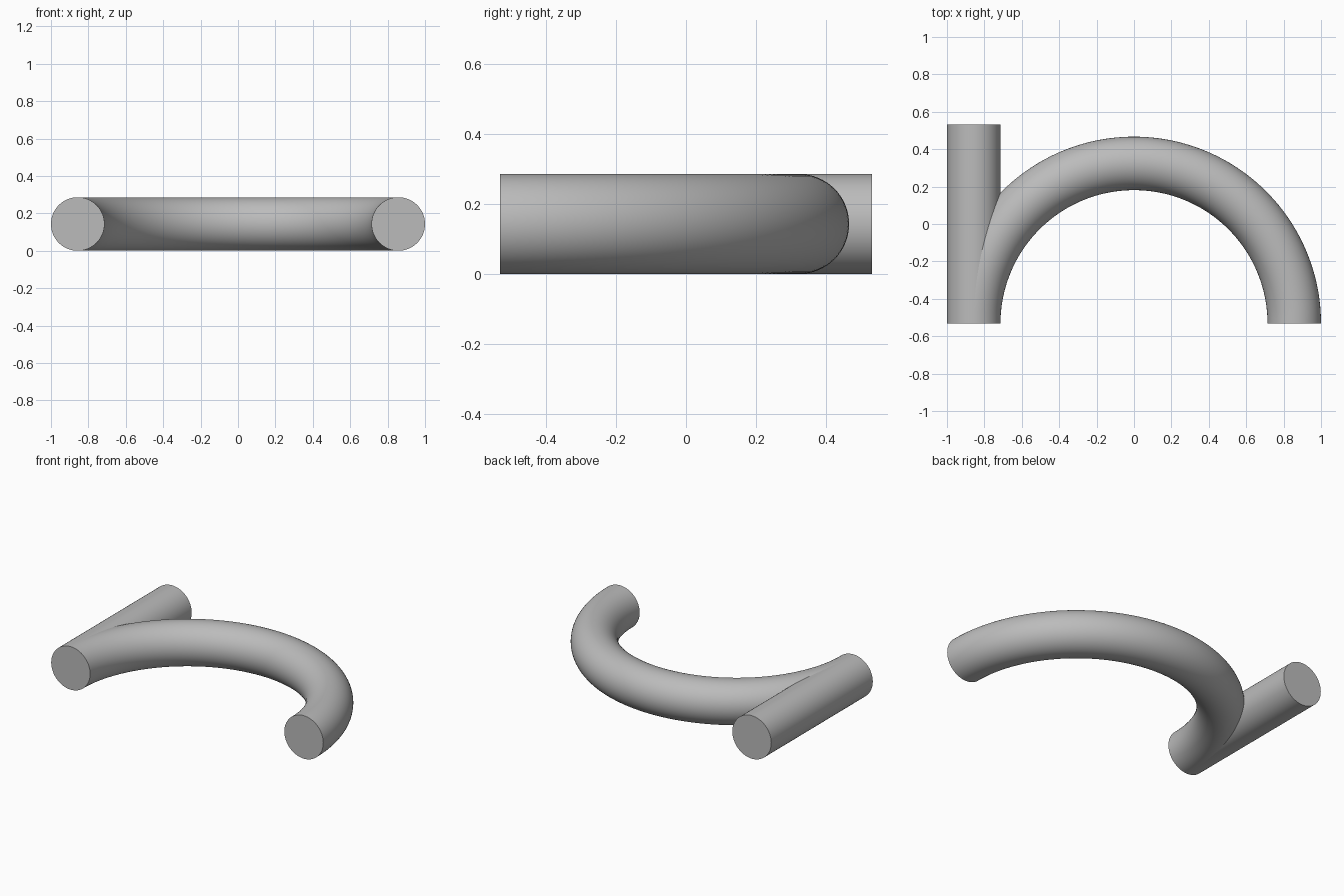
import bpy
import bmesh
from math import sin, cos, pi, radians
from mathutils import Vector

if "Cube" in bpy.data.objects:
    bpy.data.objects.remove(bpy.data.objects["Cube"], do_unlink=True)

TUBE = 0.143            # tube radius
BEND = 1 - TUBE         # radius of the arch centreline
FRONT, BACK = -0.533, 0.533
SIDES = 64

grey = bpy.data.materials.new("plain grey")
grey.use_nodes = True
colour = (0.5, 0.5, 0.5, 1)
grey.diffuse_color = colour
grey.node_tree.nodes["Principled BSDF"].inputs["Base Color"].default_value = colour


def sweep_tube(name, path, cap_start=True, cap_end=True):
    """Sweep a circle along (centre, outward direction) pairs in the flat plane."""
    bm = bmesh.new()
    rings = []
    for centre, outward in path:
        ring = []
        for i in range(SIDES):
            a = 2 * pi * i / SIDES
            ring.append(bm.verts.new(centre + TUBE * (outward * cos(a) + Vector((0, 0, sin(a))))))
        rings.append(ring)
    for r, s in zip(rings, rings[1:]):
        for i in range(SIDES):
            j = (i + 1) % SIDES
            bm.faces.new((r[i], r[j], s[j], s[i]))
    if cap_start:
        bm.faces.new(rings[0])
    if cap_end:
        bm.faces.new(rings[-1])
    bmesh.ops.recalc_face_normals(bm, faces=bm.faces)
    # an open tube still needs its walls facing outward
    bm.faces.ensure_lookup_table()
    wall = bm.faces[0]
    if wall.normal.dot(wall.calc_center_median() - path[0][0]) < 0:
        bmesh.ops.reverse_faces(bm, faces=bm.faces)
    mesh = bpy.data.meshes.new(name)
    bm.to_mesh(mesh)
    bm.free()
    mesh.materials.append(grey)
    obj = bpy.data.objects.new(name, mesh)
    bpy.context.collection.objects.link(obj)
    bpy.ops.object.select_all(action='DESELECT')
    obj.select_set(True)
    bpy.context.view_layer.objects.active = obj
    bpy.ops.object.shade_smooth_by_angle(angle=radians(35))
    return obj


# Straight stem on the right side, closed at both ends
side = Vector((1, 0, 0))
sweep_tube("straight_stem", [(Vector((-BEND, y, TUBE)), side) for y in (FRONT, BACK)])

# Half-circle arch, whose last end shares the front cap of the stem
STEPS = 96
arch = []
for k in range(STEPS + 1):
    t = pi * k / STEPS
    out = Vector((cos(t), sin(t), 0))
    arch.append((Vector((0, FRONT, TUBE)) + BEND * out, out))
sweep_tube("curved_arch", arch, cap_end=False)
